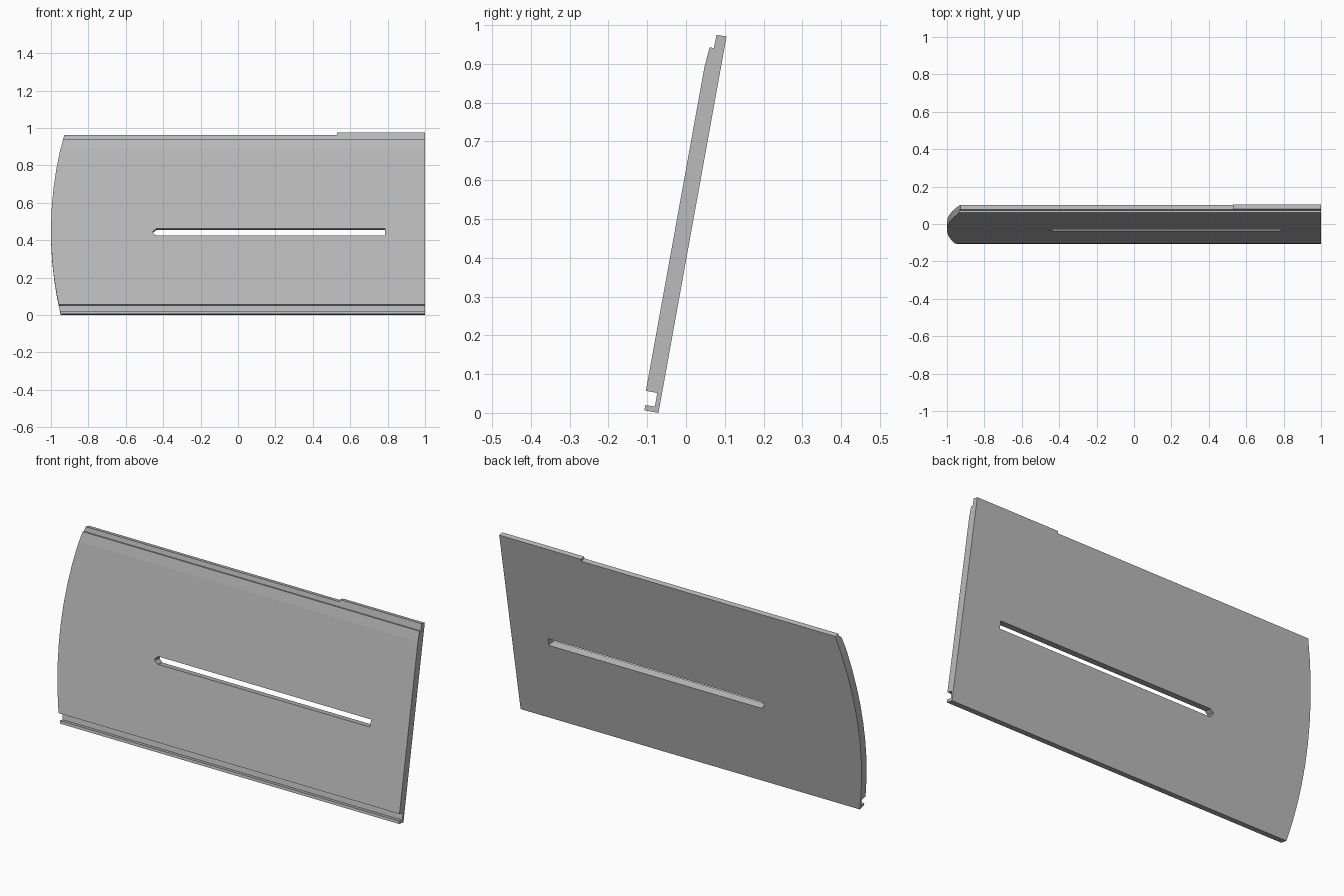
import bpy, bmesh, math
from mathutils import Matrix

old = bpy.data.objects.get("Cube")
if old:
    bpy.data.objects.remove(old, do_unlink=True)

grey = bpy.data.materials.new("plain grey")
grey.use_nodes = True
colour = (0.5, 0.5, 0.5, 1)
grey.diffuse_color = colour
grey.node_tree.nodes["Principled BSDF"].inputs["Base Color"].default_value = colour


def prism(name, points, offset):
    """Extrude a closed outline along an offset vector."""
    bm = bmesh.new()
    face = bm.faces.new([bm.verts.new(p) for p in points])
    ext = bmesh.ops.extrude_face_region(bm, geom=[face])
    moved = [v for v in ext["geom"] if isinstance(v, bmesh.types.BMVert)]
    bmesh.ops.translate(bm, verts=moved, vec=offset)
    bmesh.ops.recalc_face_normals(bm, faces=bm.faces)
    mesh = bpy.data.meshes.new(name)
    bm.to_mesh(mesh)
    bm.free()
    mesh.materials.append(grey)
    obj = bpy.data.objects.new(name, mesh)
    bpy.context.collection.objects.link(obj)
    return obj


def cut(target, cutter, operation):
    """Apply a boolean and remove its cutter."""
    cutter.hide_render = True
    mod = target.modifiers.new(operation, "BOOLEAN")
    mod.object, mod.operation, mod.solver = cutter, operation, "EXACT"
    bpy.context.view_layer.update()
    graph = bpy.context.evaluated_depsgraph_get()
    mesh = bpy.data.meshes.new_from_object(target.evaluated_get(graph))
    target.modifiers.clear()
    target.data = mesh
    bpy.data.objects.remove(cutter, do_unlink=True)


# Board cross-section: (thickness from back, height), with bottom groove and top tongue
section = [(0, 0), (0.037, 0), (0.037, 0.014), (0.012, 0.014), (0.012, 0.05),
           (0.042, 0.05), (0.042, 0.9), (0.038, 0.951), (0.027, 0.951),
           (0.026, 0.986), (0, 0.986)]
board = prism("slotted_board", [(-1.05, -t, s) for t, s in section], (2.05, 0, 0))

# Outline: bowed left end, square right end, raised tab on the tongue
radius, middle, top = 1.97, 0.45, 0.975
outline = [(1, -0.02), (1, 1.02), (0.53, 1.02), (0.53, top)]
steps = 10
for i in range(steps + 1):
    s = top + (-0.001 - top) * i / steps
    outline.append((radius - 1 - math.sqrt(radius ** 2 - (s - middle) ** 2), s))
outline.append((outline[-1][0], -0.02))
cut(board, prism("outline_cutter", [(x, -0.1, s) for x, s in outline], (0, 0.2, 0)), "INTERSECT")

# Long slot with a pointed left end
low, high = 0.424, 0.462
slot = [(0.785, low), (0.785, high), (-0.437, high), (-0.455, 0.447), (-0.455, 0.439), (-0.437, low)]
cut(board, prism("slot_cutter", [(x, -0.1, s) for x, s in slot], (0, 0.2, 0)), "DIFFERENCE")

# Lean the board back
board.data.transform(Matrix.Translation((0, -0.071, 0)) @ Matrix.Rotation(-math.radians(10.25), 4, "X"))
